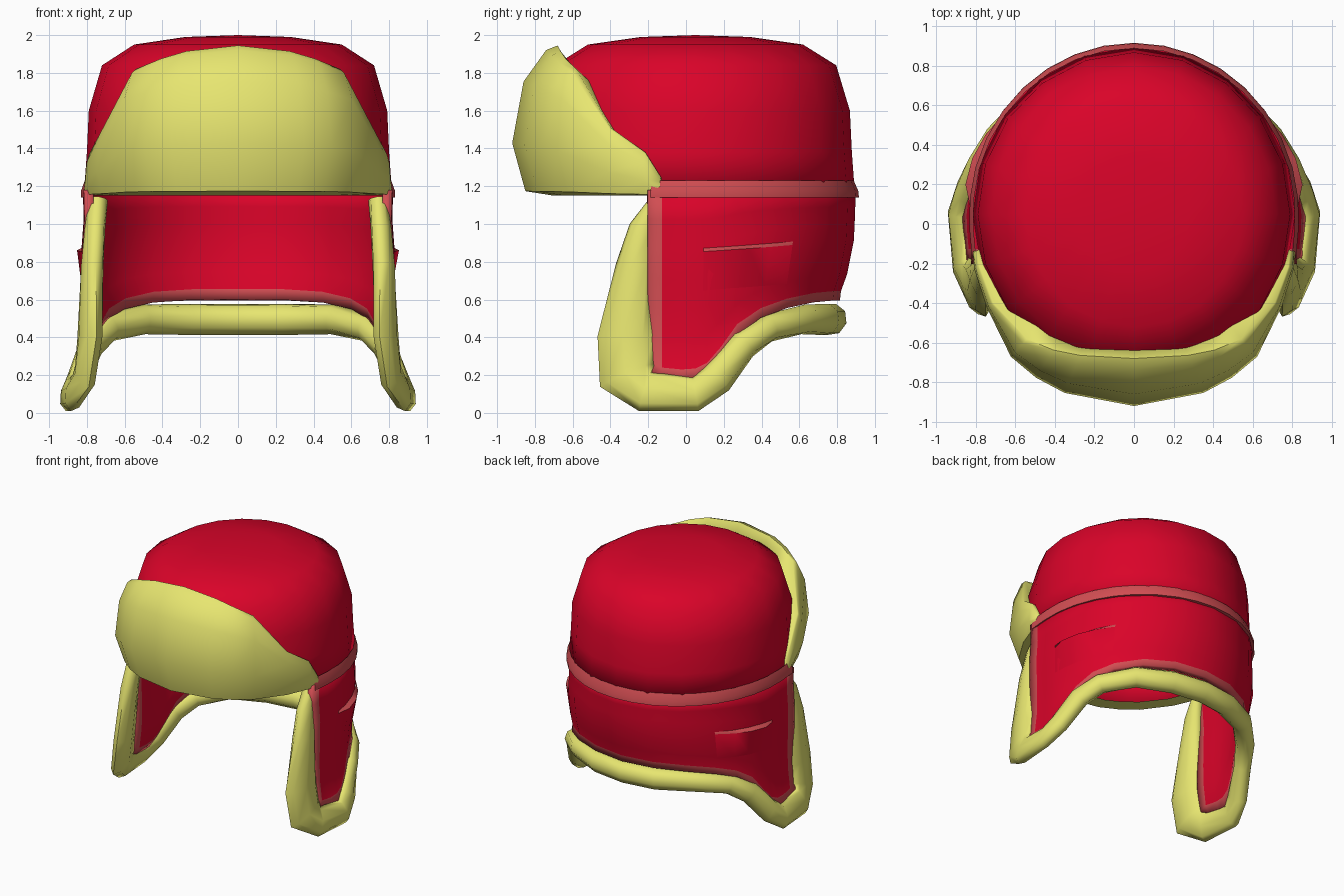
import bpy, bmesh
from math import sin, cos, pi, radians
from mathutils import Vector

cube = bpy.data.objects.get("Cube")
if cube:
    bpy.data.objects.remove(cube)


def material(name, colour):
    m = bpy.data.materials.new(name)
    m.use_nodes = True
    m.diffuse_color = (*colour, 1)
    bsdf = m.node_tree.nodes["Principled BSDF"]
    bsdf.inputs["Base Color"].default_value = (*colour, 1)
    bsdf.inputs["Roughness"].default_value = 0.8
    return m


RED = material("red cloth", (0.7, 0.001, 0.022))
FUR = material("yellow fur", (0.81, 0.8, 0.165))
TRIM = material("pink trim", (0.64, 0.075, 0.085))


def lerp_table(table, t):
    """Linear lookup in a list of (key, value) pairs with rising keys."""
    for (a, u), (b, v) in zip(table, table[1:]):
        if t <= b:
            return u + (v - u) * max(0, (t - a) / (b - a))
    return table[-1][1]


def grid(name, rows, mats, pick=None, wrap=False, caps=False, fix=False,
         thickness=0, angle=50):
    """Skin rows of points with quads; wrap closes each row into a ring."""
    bm = bmesh.new()
    vs = [[bm.verts.new(p) for p in row] for row in rows]
    n = len(rows[0])
    for i in range(len(rows) - 1):
        for j in range(n if wrap else n - 1):
            k = (j + 1) % n
            f = bm.faces.new((vs[i][j], vs[i + 1][j], vs[i + 1][k], vs[i][k]))
            f.material_index = pick(i, j) if pick else 0
    if caps:
        bm.faces.new(vs[0])
        bm.faces.new(vs[-1])
    bmesh.ops.remove_doubles(bm, verts=bm.verts[:], dist=0.0005)
    if fix:
        bmesh.ops.recalc_face_normals(bm, faces=bm.faces[:])
    for f in bm.faces:
        f.smooth = True
    me = bpy.data.meshes.new(name)
    bm.to_mesh(me)
    bm.free()
    me.set_sharp_from_angle(angle=radians(angle))
    for m in mats:
        me.materials.append(m)
    ob = bpy.data.objects.new(name, me)
    bpy.context.collection.objects.link(ob)
    if thickness:
        mod = ob.modifiers.new("thickness", "SOLIDIFY")
        mod.thickness = thickness
        mod.offset = -1


# Wall below the crown: half width and half depth by height
CY = 0.05
WIDTH = [(0, 0.91), (0.1, 0.885), (0.2, 0.85), (0.45, 0.82), (0.85, 0.83),
         (1.12, 0.81), (1.2, 0.825)]
DEPTH = [(0.45, 0.71), (0.58, 0.745), (0.72, 0.8), (0.92, 0.84), (1.2, 0.85)]


def wall(deg, z, out=0):
    """Point on the wall; the ear flaps in front of the sides run flatter."""
    c, s = cos(radians(deg)), sin(radians(deg))
    d = lerp_table(DEPTH, z) if s > 0 else 0.85
    if s < 0:
        c = (1 if c > 0 else -1) * (0.5 + 0.5 * abs(c))
    return Vector(((lerp_table(WIDTH, z) + out) * c, CY + (d + out) * s, z))


def both_sides(half):
    """Extend (angle, ...) entries, ending at the back, to the other side."""
    return half + [(180 - h[0], *h[1:]) for h in reversed(half[:-1])]


# Crown
SEG = 20
profile = [(0, 2), (0.28, 1.99), (0.55, 1.95), (0.72, 1.84), (0.79, 1.6),
           (0.8, 1.38), (0.815, 1.17)]
rows = [[(r * cos(2 * pi * j / SEG), CY + r * 1.035 * sin(2 * pi * j / SEG), z)
         for j in range(SEG)] for r, z in profile]
grid("crown", rows, [RED], wrap=True, thickness=0.04, angle=60)

# Ear and neck flap, with a raised trim strip along its free edge
hem = both_sides([(-17, 0.22), (-12, 0.19), (-5, 0.18), (0, 0.185), (5, 0.215), (11, 0.3),
                  (18, 0.42), (28, 0.505), (40, 0.555), (55, 0.585), (72, 0.595), (90, 0.595)])
STEPS = 6
LAST = len(hem) - 1
rows = []
for i in range(STEPS + 2):
    row = []
    for j, (d, z) in enumerate(hem):
        edge = i > STEPS or j in (0, LAST)
        height = z if i > STEPS else 1.18 + (z + 0.05 - 1.18) * i / STEPS
        row.append(wall(d, height, 0.014 if edge else 0))
    rows.append(row)
grid("ear_and_neck_flap", rows, [RED, TRIM],
     pick=lambda i, j: int(i == STEPS or j in (0, LAST - 1)), thickness=0.05)

# Seam band between crown and flap
rows = []
for z, out in [(1.23, -0.012), (1.175, 0.013), (1.14, 0.018), (1.14, -0.03)]:
    rows.append([wall(-16 + 10.6 * j, min(z, 1.2), out) + Vector((0, 0, max(0, z - 1.2)))
                 for j in range(21)])
grid("seam_band", rows, [TRIM])

# Fur roll around the flap edge: angle, height, half width, half thickness, offset
path = both_sides([(-15, 1.13, 0.035, 0.05, -0.06), (-20, 0.98, 0.075, 0.055, -0.04),
                   (-23, 0.78, 0.1, 0.06, -0.025), (-26, 0.4, 0.15, 0.06, 0),
                   (-25, 0.2, 0.16, 0.055, 0), (-18, 0.115, 0.115, 0.055, 0),
                   (0, 0.1, 0.095, 0.055, 0), (9, 0.18, 0.09, 0.06, 0),
                   (21, 0.36, 0.08, 0.065, 0), (33, 0.45, 0.075, 0.07, 0),
                   (52, 0.495, 0.08, 0.075, 0), (72, 0.495, 0.085, 0.08, 0),
                   (90, 0.495, 0.085, 0.08, 0)])
centres = [wall(d, z, out) for d, z, w, t, out in path]
rows = []
for i, (d, z, w, t, out) in enumerate(path):
    along = (centres[min(i + 1, len(path) - 1)] - centres[max(i - 1, 0)]).normalized()
    normal = (wall(d + 1, z) - wall(d - 1, z)).cross(wall(d, z + 0.03) - wall(d, z - 0.03))
    normal = (normal - along * normal.dot(along)).normalized()
    across = normal.cross(along)
    rows.append([centres[i] + across * w * cos(k * pi / 4) + normal * t * sin(k * pi / 4)
                 for k in range(8)])
grid("flap_fur_roll", rows, [FUR], wrap=True, caps=True, fix=True, angle=75)

# Turned-up fur brim: angle from the front, top height, bulge, lean of the top edge
half = [(0, 1.945, 0.12, -0.12), (22, 1.915, 0.125, -0.08), (32, 1.875, 0.125, -0.04),
        (42, 1.82, 0.12, 0), (59, 1.51, 0.06, 0.02), (72, 1.38, 0.04, 0.01),
        (77.5, 1.25, 0.025, 0)]
stations = [(-h[0], *h[1:]) for h in reversed(half[1:])] + half
crown_radius = [(z, r) for r, z in reversed(profile)]
rows = []
for deg, top, bulge, lean in stations:
    a = radians(deg)
    soft = lean + (bulge - lean) * 0.25
    full = lean + (bulge - lean) * 0.75
    outer = [(-0.1, 0), (bulge * 0.42, 0.03), (bulge, 0.35), (full, 0.76), (soft, 0.97),
             (lean, 1)]
    row = [((0.81 + off) * sin(a), CY - (0.85 + off) * cos(a), 1.15 + (top - 1.15) * h)
           for off, h in outer]
    # The back of the brim follows the middle of the crown wall
    for h in (0.9, 0.6, 0.3, 0.05):
        z = 1.15 + (top - 1.15) * h
        r = lerp_table(crown_radius, z) - 0.02
        row.append((r * sin(a), CY - r * 1.035 * cos(a), z))
    rows.append(row)
grid("fur_brim", rows, [FUR], wrap=True, caps=True, fix=True, angle=60)

# Darts: a small pink ledge on each side of the flap
fold = [(3, 0.0), (10, 0.035), (19, 0.035), (28, 0.022), (38, 0.0)]
for side, name in ((1, "left_dart"), (-1, "right_dart")):
    rows = []
    for lift, scale in ((0.004, 0), (-0.014, 1), (-0.22, 0)):
        row = []
        for d, out in fold:
            p = wall(d, 0.865 + 0.001 * d + lift, out * scale + 0.001)
            row.append((p.x * side, p.y, p.z))
        rows.append(row[::side])
    grid(name, rows, [TRIM, RED], pick=lambda i, j: i, angle=40)
